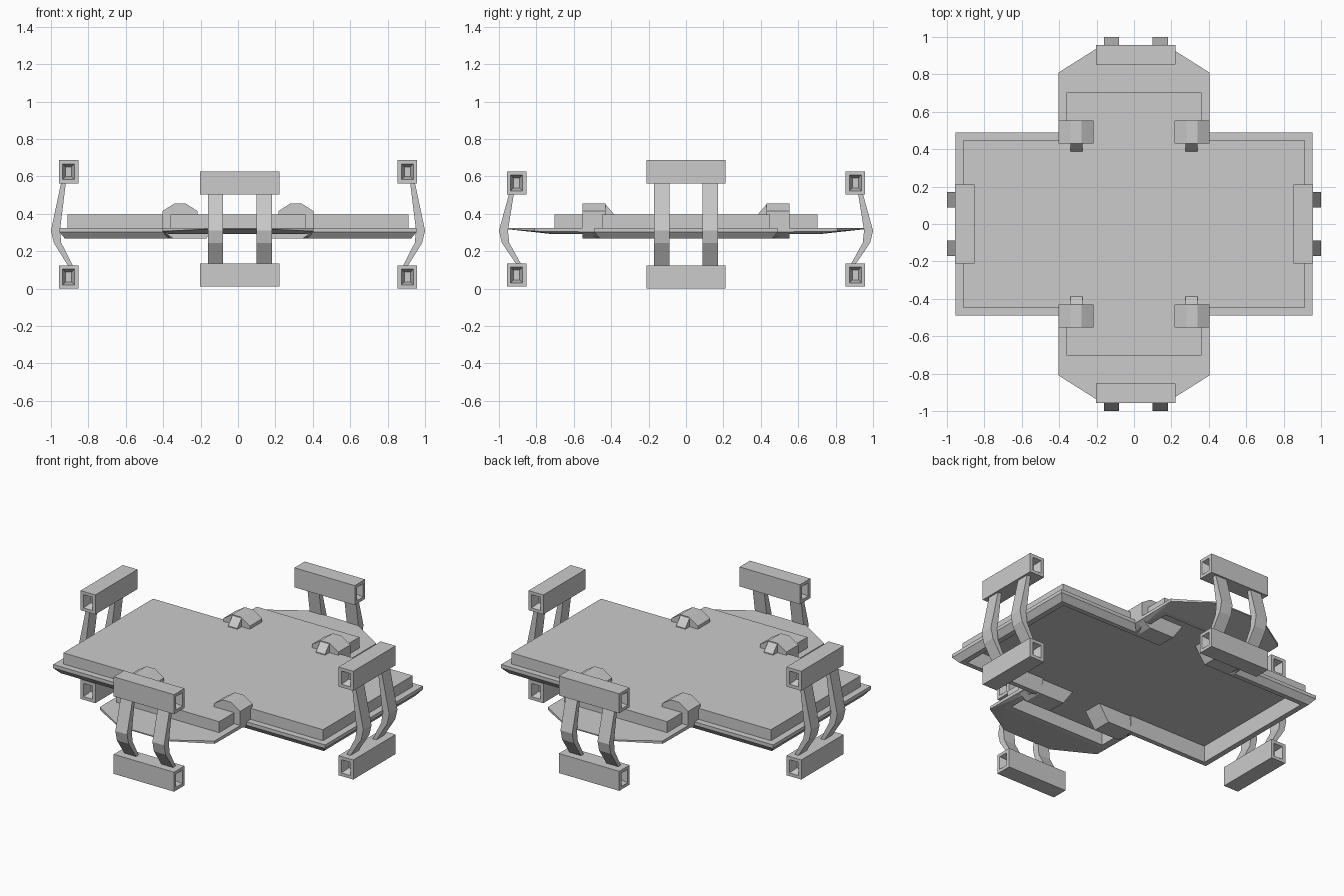
import bpy, bmesh
from math import pi
from mathutils import Matrix

if "Cube" in bpy.data.objects:
    bpy.data.objects.remove(bpy.data.objects["Cube"])


def loft(name, rings, mat=None):
    """Skin a list of equal-length closed rings and cap both ends."""
    bm = bmesh.new()
    vs = [[bm.verts.new(p) for p in ring] for ring in rings]
    n = len(vs[0])
    for a, b in zip(vs, vs[1:]):
        for i in range(n):
            j = (i + 1) % n
            bm.faces.new((a[i], a[j], b[j], b[i]))
    bm.faces.new(vs[0])
    bm.faces.new(vs[-1])
    bmesh.ops.recalc_face_normals(bm, faces=bm.faces)
    if mat:
        bm.transform(mat)
    me = bpy.data.meshes.new(name)
    bm.to_mesh(me)
    bm.free()
    ob = bpy.data.objects.new(name, me)
    bpy.context.collection.objects.link(ob)
    return ob


def cross(X, h, w, k, c, Y, z, zk=None, zend=None):
    """Plus-shaped outline; long-arm end X,h and short-arm end w,k,c,Y."""
    q = [(X, h, z), (w, h, z), (w, k, zk or z), (c, Y, zend or z)]
    half = q + [(-x, y, zz) for x, y, zz in reversed(q)]
    return half + [(-x, -y, zz) for x, y, zz in half]


# Hull: raised slab, thin flange, tapered skirt and hollow underside
loft("hull", [
    cross(.912, .45, .36, .60, .36, .703, .40),
    cross(.912, .45, .36, .60, .36, .703, .33),
    cross(.955, .49, .403, .81, .17, .957, .33),
    cross(.955, .49, .403, .81, .17, .957, .308, .312, .323),
    cross(.925, .46, .37, .53, .37, .72, .272, .297, .297),
    cross(.89, .43, .34, .52, .34, .69, .272, .297, .297),
    cross(.88, .42, .33, .51, .33, .68, .37),
])

# Clips gripping the hull at its inner corners; the lower jaw reaches inward
clip = [(.403, .42), (.34, .46), (.28, .46), (.217, .42), (.217, .37),
        (.10, .37), (.17, .272), (.345, .272), (.403, .312)]
hook = [(.44, .455), (.43, .455), (.387, .405), (.387, .385), (.44, .385)]
for sx in (-1, 1):
    for sy in (-1, 1):
        loft("clip", [[(sx * x, sy * y, z) for x, z in clip] for y in (.43, .553)])
        loft("clip_hook", [[(sx * .308 + d, sy * y, z) for y, z in hook]
                           for d in (-.032, .032)])


def housing(r, t, z, mat):
    """Long box with a tapered recess in each end."""
    steps = [(-.16, .016, .026), (-.212, .031, .042), (-.212, .052, .062),
             (.212, .052, .062), (.212, .031, .042), (.16, .016, .026)]
    loft("end_housing", [[(r + a * w, t + p, z + b * h)
                          for a, b in ((-1, -1), (1, -1), (1, 1), (-1, 1))]
                         for p, w, h in steps], mat)


def bracket(angle, shift, z_low, z_high):
    """Upper and lower housings joined by two bent, tapering struts."""
    mat = Matrix.Rotation(angle, 4, 'Z')
    for z in (z_low, z_high):
        housing(.906, shift, z, mat)
    lo, hi = z_low + .055, z_high - .055
    bend = [(.945, hi), (1.0, .315), (.985, .25), (.905, lo),
            (.88, lo), (.945, .25), (.952, .315), (.92, hi)]
    for s in (-1, 1):
        loft("strut", [[(r, shift + s * .13 + d, z) for r, z in bend]
                       for d in (-.041, .041)], mat)


# Brackets on all four ends
bracket(0, 0, .067, .63)
bracket(pi, 0, .067, .63)
bracket(pi / 2, -.01, .078, .57)
bracket(-pi / 2, .01, .078, .57)

# Rest the lowest face on the ground
low = min(v.co.z for o in bpy.data.objects for v in o.data.vertices)
for o in bpy.data.objects:
    o.location.z -= low
